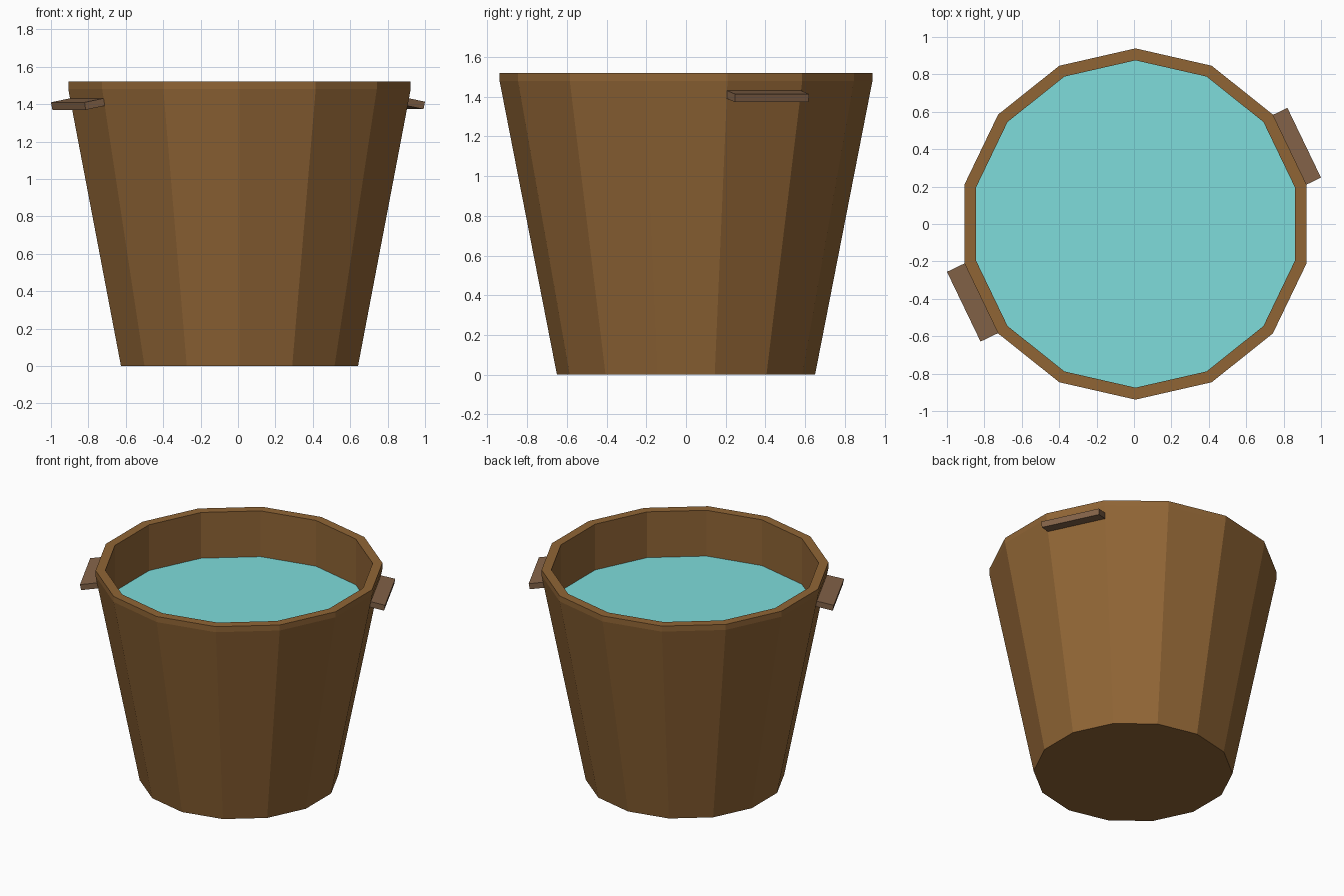
import bpy, bmesh
from math import sin, cos, pi
from mathutils import Vector

if "Cube" in bpy.data.objects:
    bpy.data.objects.remove(bpy.data.objects["Cube"])

SIDES = 14
STEP = 2 * pi / SIDES
CX = 0.008                      # bucket axis, offset by the longer left handle
APOTHEM = cos(pi / SIDES)
R_BASE, R_TOP, R_INNER = 0.65, 0.939, 0.875
Z_BAND, Z_TOP, Z_WATER = 1.48, 1.52, 1.19


def material(name, rgb):
    m = bpy.data.materials.new(name)
    m.diffuse_color = (*rgb, 1)
    m.use_nodes = True
    m.node_tree.nodes["Principled BSDF"].inputs["Base Color"].default_value = m.diffuse_color
    return m


def make_object(name, bm, mat):
    bmesh.ops.recalc_face_normals(bm, faces=bm.faces)
    mesh = bpy.data.meshes.new(name)
    bm.to_mesh(mesh)
    bm.free()
    mesh.materials.append(mat)
    ob = bpy.data.objects.new(name, mesh)
    ob.location.x = CX
    bpy.context.collection.objects.link(ob)
    return ob


def ring(bm, r, z):
    return [bm.verts.new((r * cos(pi / 2 + i * STEP), r * sin(pi / 2 + i * STEP), z))
            for i in range(SIDES)]


wood = material("wood", (0.28, 0.13, 0.036))
handle_wood = material("handle_wood", (0.23, 0.125, 0.065))
water_blue = material("water", (0.21, 0.72, 0.71))

# Bucket: tapered wall, straight rim band, flat lip and straight inner wall
bm = bmesh.new()
profile = [(R_BASE, 0), (R_TOP, Z_BAND), (R_TOP, Z_TOP), (R_INNER, Z_TOP), (R_INNER, Z_WATER)]
rings = [ring(bm, r, z) for r, z in profile]
for a, b in zip(rings, rings[1:]):
    for i in range(SIDES):
        j = (i + 1) % SIDES
        bm.faces.new((a[i], a[j], b[j], b[i]))
bm.faces.new(rings[0])
make_object("bucket", bm, wood)

# Water surface closing the inner wall
bm = bmesh.new()
face = bm.faces.new(ring(bm, R_INNER, Z_WATER))
water = make_object("water", bm, water_blue)
if water.data.polygons[0].normal.z < 0:
    water.data.flip_normals()


# Handles: a strip of one wall facet pushed out along the facet's normal
def wall_radius(z):
    return R_BASE + (R_TOP - R_BASE) * z / Z_BAND


def handle(name, angle, reach):
    out = Vector((cos(angle), sin(angle), 0))
    side = Vector((-sin(angle), cos(angle), 0))
    slope = (R_TOP - R_BASE) * APOTHEM / Z_BAND
    push = (out - Vector((0, 0, slope))) * reach
    bm = bmesh.new()
    inner = []
    for z, s in ((1.391, -1), (1.391, 1), (1.431, 1), (1.431, -1)):
        r = wall_radius(z)
        p = out * r * APOTHEM + side * s * r * sin(pi / SIDES) + Vector((0, 0, z))
        inner.append(bm.verts.new(p))
    outer = [bm.verts.new(v.co + push) for v in inner]
    bm.faces.new(inner)
    bm.faces.new(outer)
    for i in range(4):
        j = (i + 1) % 4
        bm.faces.new((inner[i], inner[j], outer[j], outer[i]))
    make_object(name, bm, handle_wood)


handle("right_handle", STEP, 0.095)
handle("left_handle", STEP + pi, 0.113)
